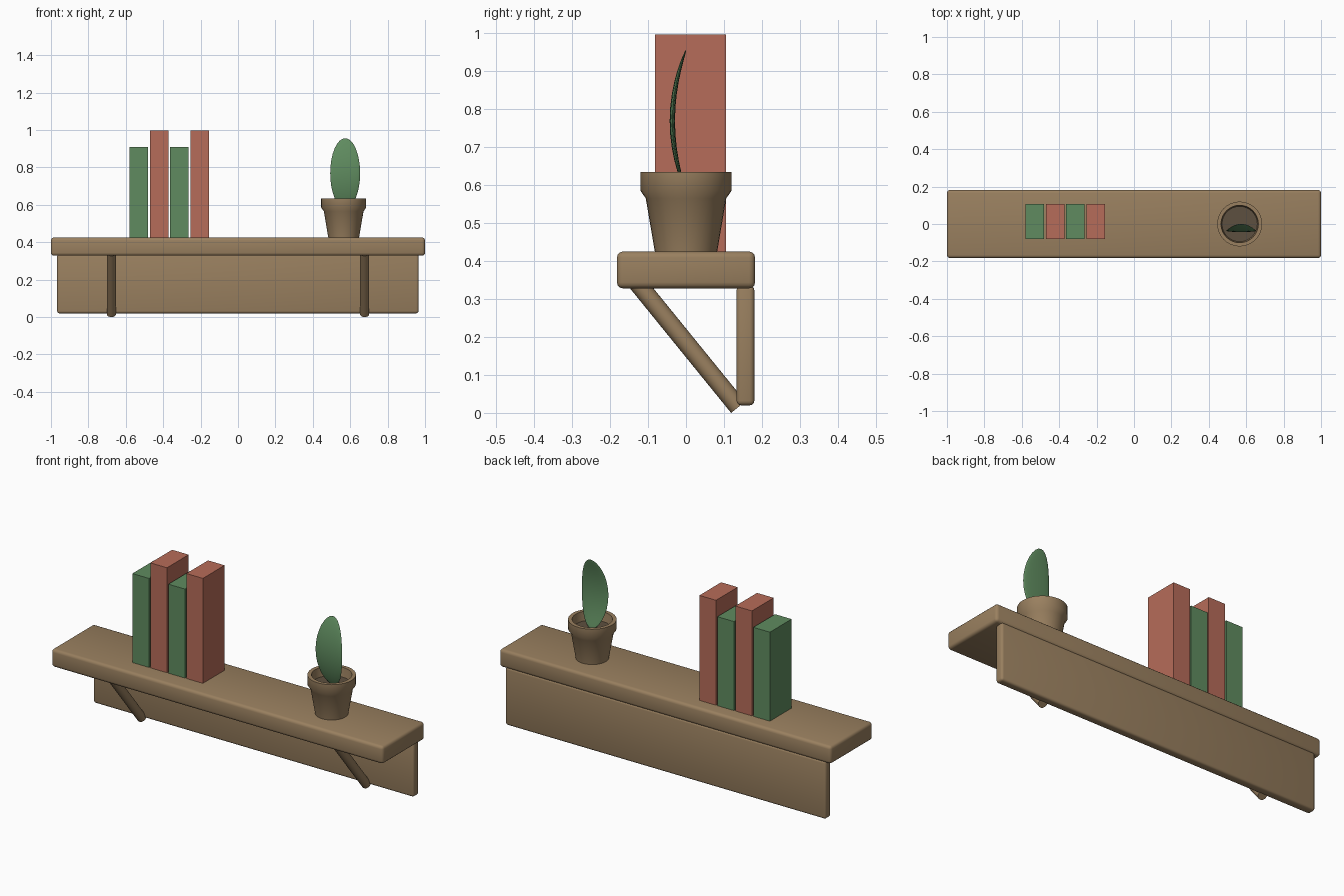
import bpy, bmesh, math
from mathutils import Vector

if "Cube" in bpy.data.objects:
    bpy.data.objects.remove(bpy.data.objects["Cube"])


def material(name, rgb):
    m = bpy.data.materials.new(name)
    m.diffuse_color = (*rgb, 1)
    m.use_nodes = True
    m.node_tree.nodes["Principled BSDF"].inputs["Base Color"].default_value = m.diffuse_color
    return m


WOOD = material("wood brown", (0.32, 0.215, 0.115))
RED = material("brick red", (0.47, 0.15, 0.1))
GREEN = material("leaf green", (0.115, 0.26, 0.115))
SOIL = material("soil brown", (0.11, 0.08, 0.05))


def finish(name, bm, mat, smooth=True, angle=40):
    bmesh.ops.recalc_face_normals(bm, faces=bm.faces)
    me = bpy.data.meshes.new(name)
    bm.to_mesh(me)
    bm.free()
    me.materials.append(mat)
    ob = bpy.data.objects.new(name, me)
    bpy.context.collection.objects.link(ob)
    if smooth:
        bpy.ops.object.select_all(action='DESELECT')
        ob.select_set(True)
        bpy.context.view_layer.objects.active = ob
        bpy.ops.object.shade_smooth_by_angle(angle=math.radians(angle))
    return ob


def box(name, lo, hi, mat, bevel=0.0, segments=3):
    bm = bmesh.new()
    bmesh.ops.create_cube(bm, size=1)
    for v in bm.verts:
        v.co = [l + (c + 0.5) * (h - l) for c, l, h in zip(v.co, lo, hi)]
    if bevel:
        bmesh.ops.bevel(bm, geom=bm.edges[:], offset=bevel, segments=segments,
                        profile=0.5, affect='EDGES')
    return finish(name, bm, mat, smooth=bevel > 0)


def lathe(name, profile, centre, mat, steps=32):
    bm = bmesh.new()
    vs = [bm.verts.new((r, 0, z)) for r, z in profile]
    es = [bm.edges.new(p) for p in zip(vs, vs[1:])]
    bmesh.ops.spin(bm, geom=vs + es, axis=(0, 0, 1), cent=(0, 0, 0),
                   angle=math.tau, steps=steps)
    bmesh.ops.remove_doubles(bm, verts=bm.verts[:], dist=1e-5)
    bmesh.ops.translate(bm, verts=bm.verts[:], vec=centre)
    return finish(name, bm, mat)


# Shelf board and wall board
box("shelf_board", (-1, -0.182, 0.328), (1, 0.182, 0.425), WOOD, 0.016)
box("back_board", (-0.967, 0.133, 0.02), (0.965, 0.18, 0.335), WOOD, 0.012)

# Round diagonal braces
low, high = Vector((0, 0.1375, 0.015)), Vector((0, -0.128, 0.342))
axis = high - low
for side, x in (("left", -0.677), ("right", 0.677)):
    bm = bmesh.new()
    bmesh.ops.create_cone(bm, cap_ends=True, segments=24, radius1=0.024,
                          radius2=0.024, depth=axis.length)
    bmesh.ops.rotate(bm, verts=bm.verts[:], cent=(0, 0, 0),
                     matrix=axis.to_track_quat('Z', 'Y').to_matrix())
    bmesh.ops.translate(bm, verts=bm.verts[:],
                        vec=(low + high) / 2 + Vector((x, 0, 0)))
    finish("brace_" + side, bm, WOOD)

# Row of books, alternating colour and height
for i in range(4):
    x = -0.58 + i * 0.1083
    mat, top = ((GREEN, 0.91), (RED, 0.997))[i % 2]
    box(f"book_{i + 1}", (x, -0.081, 0.424), (x + 0.1, 0.106, top), mat)

# Flower pot with flared rim, and the soil inside
POT = (0.565, 0, 0)
lathe("flower_pot", [(0, 0.424), (0.082, 0.424), (0.106, 0.565), (0.12, 0.585),
                     (0.12, 0.635), (0.1, 0.635), (0.094, 0.58), (0.09, 0.56),
                     (0, 0.56)], POT, WOOD)
lathe("pot_soil", [(0, 0.57), (0.097, 0.585), (0, 0.585)], POT, SOIL)

# Single thin leaf: flattened sphere bowed towards the front
bm = bmesh.new()
bmesh.ops.create_uvsphere(bm, u_segments=24, v_segments=16, radius=1)
for v in bm.verts:
    x, y, t = v.co
    v.co = (0.573 + 0.08 * x, 0.007 * y - 0.036 * (1 - t * t), 0.769 + 0.187 * t)
finish("plant_leaf", bm, GREEN, angle=80)
